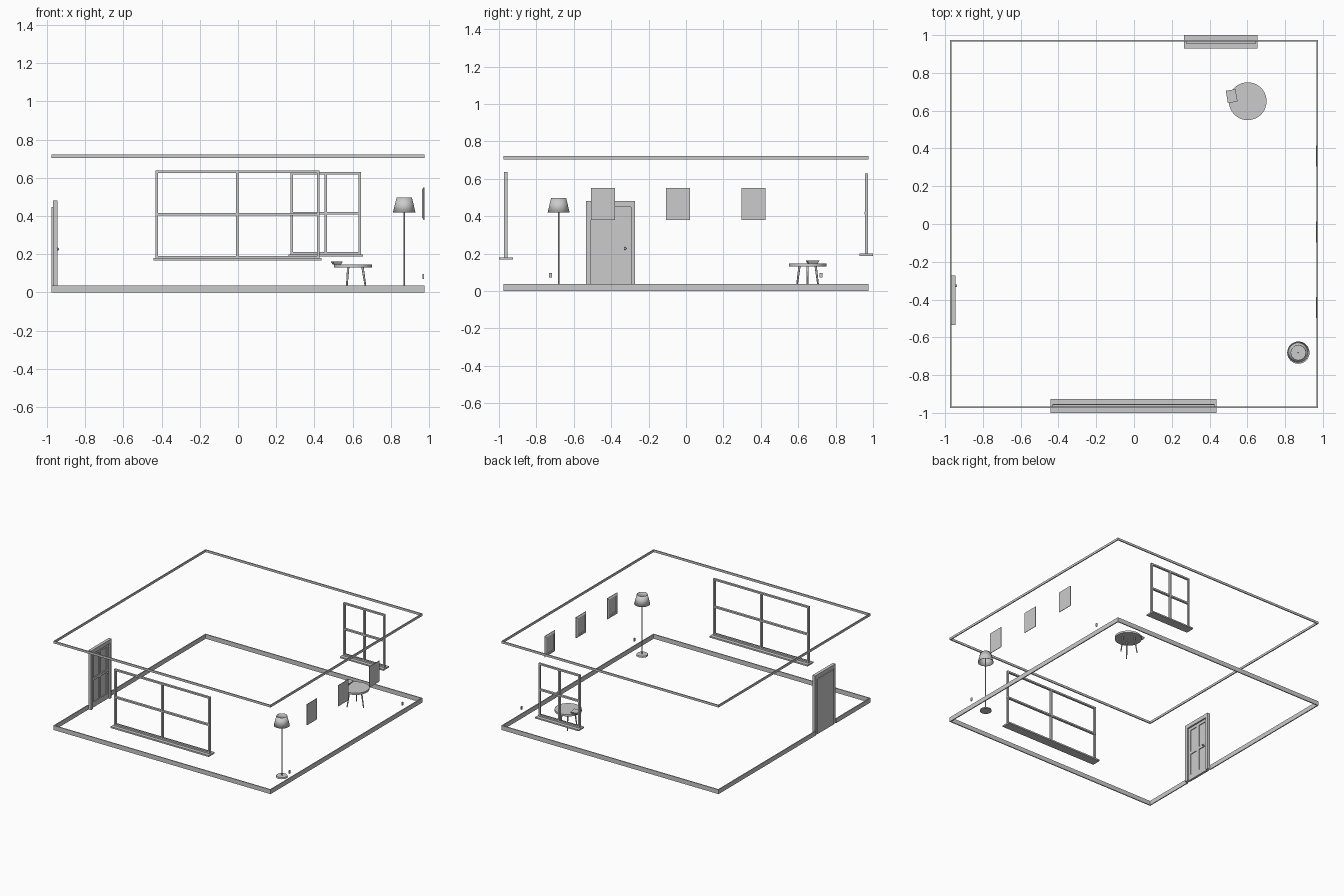
import bpy, bmesh, math
from mathutils import Vector

if "Cube" in bpy.data.objects:
    bpy.data.objects.remove(bpy.data.objects["Cube"])


def mesh_object(name, bm):
    bmesh.ops.recalc_face_normals(bm, faces=bm.faces)
    me = bpy.data.meshes.new(name)
    bm.to_mesh(me)
    bm.free()
    ob = bpy.data.objects.new(name, me)
    bpy.context.collection.objects.link(ob)
    return ob


def add_box(bm, x0, x1, y0, y1, z0, z1):
    vs = bmesh.ops.create_cube(bm, size=1)["verts"]
    for v in vs:
        v.co = Vector((x0 + (v.co.x + .5) * (x1 - x0),
                       y0 + (v.co.y + .5) * (y1 - y0),
                       z0 + (v.co.z + .5) * (z1 - z0)))


def boxes(name, *items):
    bm = bmesh.new()
    for b in items:
        add_box(bm, *b)
    return mesh_object(name, bm)


def smooth(ob):
    bpy.ops.object.select_all(action='DESELECT')
    ob.select_set(True)
    bpy.context.view_layer.objects.active = ob
    bpy.ops.object.shade_smooth_by_angle()


def cone(name, p0, p1, r0, r1, caps=True, seg=32):
    """Cylinder or cone between two points."""
    p0, p1 = Vector(p0), Vector(p1)
    bm = bmesh.new()
    bmesh.ops.create_cone(bm, cap_ends=caps, segments=seg, radius1=r0, radius2=r1,
                          depth=(p1 - p0).length)
    ob = mesh_object(name, bm)
    ob.location = (p0 + p1) / 2
    ob.rotation_mode = 'QUATERNION'
    ob.rotation_quaternion = Vector((0, 0, 1)).rotation_difference(p1 - p0)
    smooth(ob)
    return ob


W, T = .975, .008          # room half size, trim thickness
DY0, DY1 = -.535, -.273    # door casing span

# Skirting, interrupted by the door, and ceiling trim
boxes("skirting",
      (-W, W, -W, -W + T, 0, .036), (-W, W, W - T, W, 0, .036),
      (W - T, W, -W + T, W - T, 0, .036),
      (-W, -W + T, -W + T, DY0, 0, .036), (-W, -W + T, DY1, W - T, 0, .036))
boxes("ceiling_trim",
      (-W, W, -W, -W + T, .703, .721), (-W, W, W - T, W, .703, .721),
      (W - T, W, -W + T, W - T, .703, .721), (-W, -W + T, -W + T, W - T, .703, .721))


# Windows: outer frame, one mullion, one transom, deep sill
def window(name, x0, x1, z0, z1, y0, y1, zmid, sill):
    b, xm = .013, (x0 + x1) / 2
    h = b / 2
    boxes(name + "_frame",
          (x0, x0 + b, y0, y1, z0, z1), (x1 - b, x1, y0, y1, z0, z1),
          (x0 + b, x1 - b, y0, y1, z0, z0 + b), (x0 + b, x1 - b, y0, y1, z1 - b, z1),
          (xm - h, xm + h, y0, y1, z0 + b, z1 - b),
          (x0, x1, y0 - .001, y1 + .001, zmid - h, zmid + h))
    boxes(name + "_sill", sill)


window("front_window", -.432, .426, .178, .637, -.972, -.955, .409,
       (-.443, .437, -1, -.926, .167, .179))
window("back_window", .275, .645, .198, .629, .956, .972, .415,
       (.264, .655, .928, 1, .188, .199))

# Door: casing, leaf with four raised-border panels, knob
boxes("door_casing",
      (-.969, -.944, DY0, DY0 + .027, 0, .48), (-.969, -.944, DY1 - .021, DY1, 0, .48),
      (-.969, -.944, DY0 + .027, DY1 - .021, .448, .48))
L0, L1, YM = DY0 + .027, DY1 - .021, -.401
boxes("door_leaf", (-.975, -.962, L0, L1, .002, .448))
boxes("door_rails",
      (-.962, -.956, L0, L0 + .022, .002, .448), (-.962, -.956, L1 - .022, L1, .002, .448),
      (-.962, -.956, YM - .012, YM + .012, .002, .448),
      *[(-.962, -.956, L0, L1, a, b) for a, b in ((.002, .045), (.22, .242), (.425, .448))])
cone("door_knob_stem", (-.957, -.326, .227), (-.945, -.326, .227), .003, .003, seg=12)
cone("door_knob", (-.946, -.326, .227), (-.937, -.326, .227), .007, .006, seg=16)

# Three pictures on the right wall: bevelled frame around a recessed canvas
for i, yc in enumerate((-.443, -.043, .36)):
    bm = bmesh.new()
    rings = []
    for inset, x in ((0, .975), (0, .971), (.012, .963), (.02, .963), (.023, .968)):
        hw, hh = .0645 - inset, .085 - inset
        rings.append([bm.verts.new((x, yc + sy * hw, .465 + sz * hh))
                      for sy, sz in ((-1, -1), (1, -1), (1, 1), (-1, 1))])
    for a, b in zip(rings, rings[1:]):
        for k in range(4):
            bm.faces.new((a[k], a[k - 1], b[k - 1], b[k]))
    bm.faces.new(rings[0])
    bm.faces.new(rings[-1])
    mesh_object(f"picture_{i + 1}", bm)

# Wall sockets
for i, yc in enumerate((-.724, .722)):
    boxes(f"socket_{i + 1}", (.967, .973, yc - .008, yc + .008, .071, .097))

# Floor lamp
LX, LY = .87, -.681
cone("lamp_base", (LX, LY, .001), (LX, LY, .012), .044, .041)
cone("lamp_pole", (LX, LY, .01), (LX, LY, .47), .004, .004, seg=16)
shade = cone("lamp_shade", (LX, LY, .419), (LX, LY, .497), .059, .04, caps=False)
m = shade.modifiers.new("thickness", 'SOLIDIFY')
m.thickness = .002

# Round three-legged table
TX, TY = .602, .65
cone("table_top", (TX, TY, .131), (TX, TY, .146), .1, .1, seg=48)
for i in range(3):
    a = i * 2 * math.pi / 3
    c, s = math.cos(a), math.sin(a)
    cone(f"table_leg_{i + 1}", (TX + .07 * c, TY + .07 * s, 0),
         (TX + .05 * c, TY + .05 * s, .132), .004, .006, seg=12)

# Flared tray at the table's edge, slightly turned
bm = bmesh.new()
for v in bmesh.ops.create_cube(bm, size=1)["verts"]:
    k = 1 if v.co.z > 0 else .72
    v.co = Vector((v.co.x * .052 * k, v.co.y * .066 * k, v.co.z * .016))
tray = mesh_object("tray", bm)
tray.location = (.517, .677, .154)
tray.rotation_euler.z = math.radians(10)
